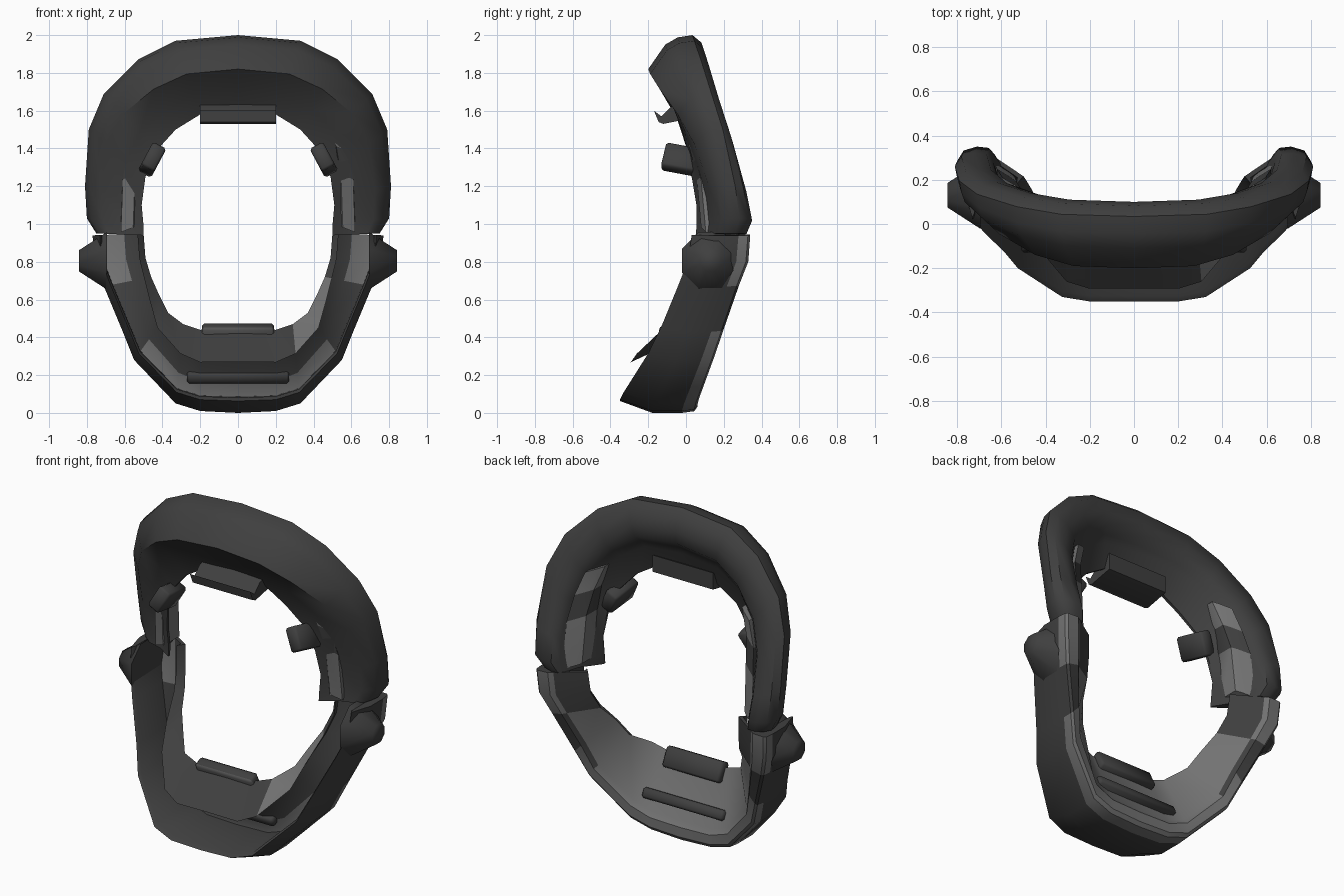
import bpy, bmesh, math
from mathutils import Matrix

if "Cube" in bpy.data.objects:
    bpy.data.objects.remove(bpy.data.objects["Cube"])


def material(name, v):
    m = bpy.data.materials.new(name)
    m.diffuse_color = (v, v, v, 1)
    m.use_nodes = True
    m.node_tree.nodes["Principled BSDF"].inputs["Base Color"].default_value = m.diffuse_color
    return m


DARK = material("dark rubber", 0.05)
LIGHT = material("light grey pad", 0.17)
MID = material("mid grey trim", 0.085)


def finish(name, bm, rule=None, angle=40):
    bmesh.ops.recalc_face_normals(bm, faces=bm.faces)
    me = bpy.data.meshes.new(name)
    if rule:
        for f in bm.faces:
            f.material_index = rule(f)
    bm.to_mesh(me)
    bm.free()
    ob = bpy.data.objects.new(name, me)
    bpy.context.collection.objects.link(ob)
    for m in (DARK, LIGHT, MID):
        me.materials.append(m)
    bpy.ops.object.select_all(action='DESELECT')
    ob.select_set(True)
    bpy.context.view_layer.objects.active = ob
    bpy.ops.object.shade_smooth_by_angle(angle=math.radians(angle))
    return ob


def loft(name, sections, rule=None, angle=40):
    """Skin a list of closed sections; rule(face centre, side number) picks the colour."""
    bm = bmesh.new()
    rings = [[bm.verts.new(p) for p in s] for s in sections]
    n = len(rings[0])
    side = bm.faces.layers.int.new("side")
    for a, b in zip(rings, rings[1:]):
        for i in range(n):
            j = (i + 1) % n
            f = bm.faces.new((a[i], a[j], b[j], b[i]))
            f[side] = i
    for r in (rings[0], rings[-1]):
        f = bm.faces.new(r)
        f[side] = -1
    pick = (lambda f: rule(f.calc_center_median(), f[side])) if rule else None
    return finish(name, bm, pick, angle)


def both_sides(half):
    """Half ring starting at the centre line -> whole ring."""
    left = [[(-x, y, z) for x, y, z in s] for s in half[:0:-1]]
    return left + half


def section(xo, zo, xi, zi, yf, yb, profile):
    """Profile points are (outer-to-inner, front-to-back) fractions."""
    return [(xo + (xi - xo) * t, yf + (yb - yf) * s, zo + (zi - zo) * t) for t, s in profile]


def box(name, loc, size, rot, rule=None, bevel=0.012):
    bm = bmesh.new()
    bmesh.ops.create_cube(bm, size=1)
    bmesh.ops.scale(bm, vec=size, verts=bm.verts)
    bmesh.ops.bevel(bm, geom=bm.edges[:], offset=bevel, segments=1, affect='EDGES')
    bmesh.ops.transform(bm, matrix=Matrix.Translation(loc) @ rot, verts=bm.verts)
    return finish(name, bm, rule, 50)


# Upper padded frame: outer x z, inner x z, front y, back y, crease position and depth, lip depth
upper = [
    (0, 2.00, 0, 1.60, -.20, .10, .45, 0, .58),
    (.33, 1.97, .20, 1.58, -.19, .11, .45, 0, .54),
    (.53, 1.87, .33, 1.50, -.14, .14, .42, 0, .42),
    (.71, 1.69, .43, 1.39, -.06, .19, .36, .06, .27),
    (.79, 1.50, .49, 1.25, .00, .25, .31, .18, .12),
    (.81, 1.20, .51, 1.10, .05, .32, .28, .30, .02),
    (.80, 1.03, .50, .99, .05, .35, .28, .32, .02),
    (.75, .95, .50, .94, .04, .32, .28, .32, .04),
]
half = []
for *dims, c, d, k in upper:
    prof = [(c, d), (c * .28, .30 + d * .5), (.03, .52 + d * .3), (0, .78), (.1, .94), (.3, 1),
            (.48, .98), (.58, .84), (.68, .5 + k * .5), (1, k + .06), (1, k),
            ((c + 1) / 2, (d + k) * .5 + .06)]
    half.append(section(*dims, prof))
loft("upper_frame", both_sides(half), angle=42)

# Lower jaw frame: channel open to the front with an inner chin flap; last value widens the channel
lower = [
    (0, 0.00, 0, .45, -.35, .06, 0),
    (.20, .01, .20, .44, -.35, .06, 0),
    (.33, .05, .29, .47, -.33, .07, .1),
    (.55, .28, .37, .53, -.20, .15, .3),
    (.61, .43, .42, .63, -.13, .20, .6),
    (.71, .67, .46, .72, -.04, .28, .9),
    (.76, .80, .49, .82, .01, .33, 1),
    (.77, .94, .50, .95, .03, .34, 1),
]
half = []
for *dims, w in lower:
    chan = [(.14, 0), (0, .42), (0, .80), (.02, .96), (.07, 1), (.20 + .13 * w, 1),
            (.27 + .15 * w, .94), (1, .60), (.60 + .28 * w, .14 + .34 * w),
            (.76 + .14 * w, .5 + .08 * w), (.36 + .26 * w, .80 - .05 * w), (.19, .84), (.18, .06)]
    half.append(section(*dims, chan))


def jaw_colour(c, i):
    if i in (2, 3, 4, 5, 10):                      # rim pads in blocks
        return 0 if .42 < c.z < .66 and abs(c.x) < .69 and i != 10 or \
            i == 10 and .42 < c.z < .64 else 1
    if i == 6:                                     # back of the bowl
        return 1 if c.z < .75 else 0
    if i == 7:                                     # flap top, light on one side
        return 1 if c.x > .3 and c.z < .75 else 0
    return 0


loft("jaw_frame", both_sides(half), jaw_colour, 36)

# Chin plate and dark strip across the bowl
tilt = Matrix.Rotation(math.radians(27), 4, 'X')
box("chin_plate", (0, -.09, .41), (.38, .07, .12), tilt,
    lambda f: 2 if f.normal.y < -.5 else 0)
box("chin_strip", (0, -.01, .20), (.54, .10, .06), tilt)

# Brow clip with a curled front edge
brow = [(-.17, 1.60), (-.145, 1.54), (-.12, 1.53), (.03, 1.56), (.03, 1.66), (-.08, 1.62), (-.13, 1.57)]
loft("brow_clip", [[(x, y, z) for y, z in brow] for x in (-.2, .2)],
     lambda c, i: 2 if i in (0, 1) else 0)

for s, label in ((1, "right"), (-1, "left")):
    # Temple pads in light, dark, light blocks, seen on both faces of the inner flange
    path = [(.50, .07, 1.54), (.55, .10, 1.40), (.575, .14, 1.25), (.585, .165, .97)]
    rim = [(-.045, -.07), (-.03, -.085), (.035, -.06), (.045, .11), (-.02, .07), (-.045, .05)]
    loft(label + "_temple_pad",
         [[(s * (x + a), y + b, z - a * .4) for a, b in rim] for x, y, z in path],
         lambda c, i: 0 if 1.26 < c.z < 1.39 else 1)

    # Temple clips
    box(label + "_temple_clip", (s * .455, -.02, 1.34), (.08, .20, .14),
        Matrix.Rotation(s * math.radians(-28), 4, 'Y') @ Matrix.Rotation(math.radians(-12), 4, 'X'))

    # Side knobs: a blunt dome
    bm = bmesh.new()
    bmesh.ops.create_cone(bm, cap_ends=True, segments=8, radius1=.165, radius2=.06, depth=.15)
    bmesh.ops.transform(bm, verts=bm.verts, matrix=Matrix.Translation((s * .768, .13, .805))
                        @ Matrix.Rotation(s * math.pi / 2, 4, 'Y')
                        @ Matrix.Rotation(math.pi / 8, 4, 'Z'))
    finish(label + "_side_knob", bm, None, 75)
